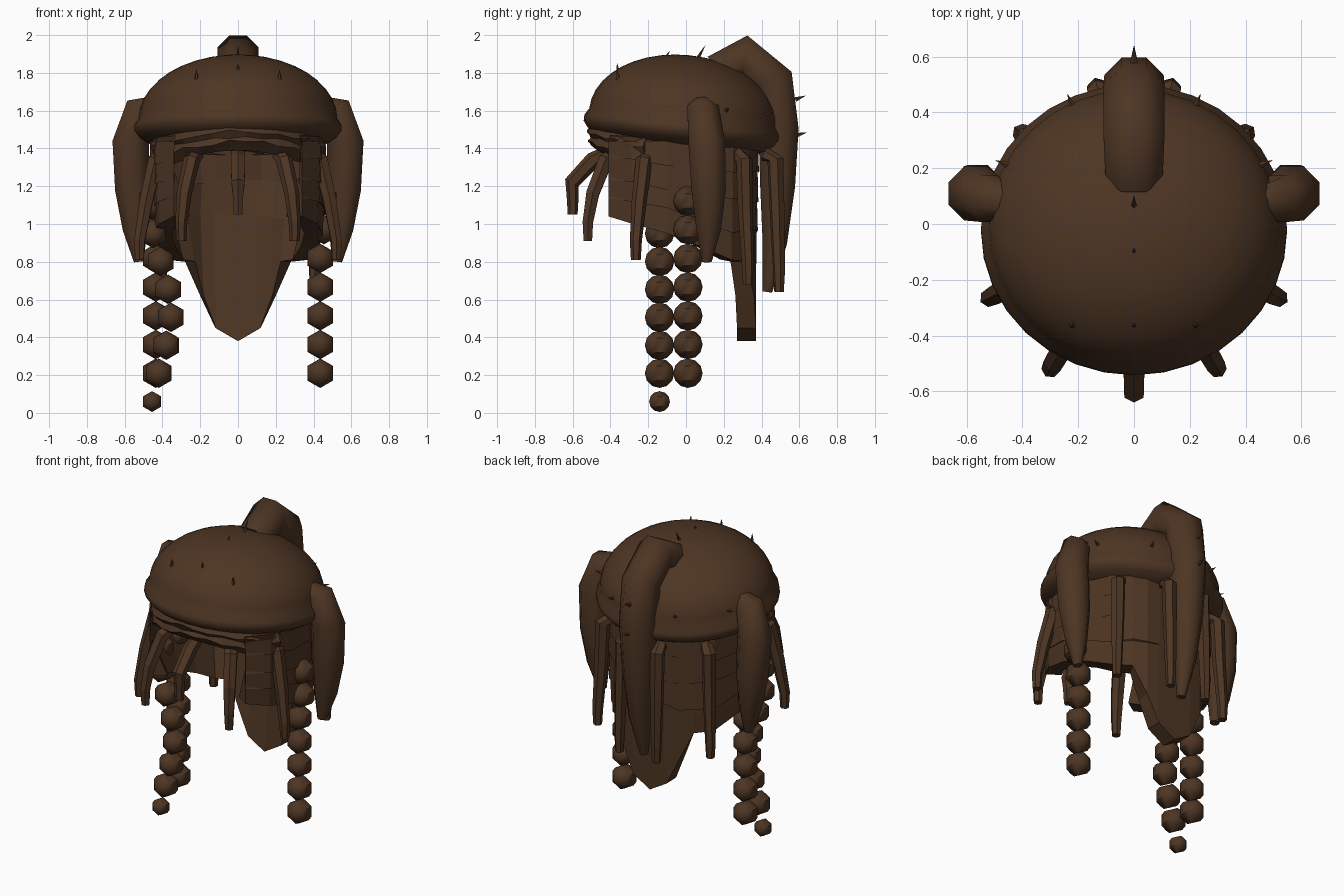
import bpy, bmesh, math, random
from mathutils import Vector, Matrix

if "Cube" in bpy.data.objects:
    bpy.data.objects.remove(bpy.data.objects["Cube"])

random.seed(4)
brown = bpy.data.materials.new("dark_brown_hair")
brown.diffuse_color = (0.075, 0.036, 0.017, 1)
brown.use_nodes = True
brown.node_tree.nodes["Principled BSDF"].inputs["Base Color"].default_value = brown.diffuse_color


def make(name, bm, smooth=None, recalc=True):
    if recalc:
        bmesh.ops.recalc_face_normals(bm, faces=bm.faces)
    me = bpy.data.meshes.new(name)
    bm.to_mesh(me)
    bm.free()
    me.materials.append(brown)
    ob = bpy.data.objects.new(name, me)
    bpy.context.collection.objects.link(ob)
    if smooth:
        bpy.ops.object.select_all(action='DESELECT')
        ob.select_set(True)
        bpy.context.view_layer.objects.active = ob
        bpy.ops.object.shade_smooth_by_angle(angle=math.radians(smooth))
    return ob


def sweep(name, path, side, n=8, smooth=None):
    """Tapered tube through (x, y, z, radius) points lying about a vertical plane."""
    bm = bmesh.new()
    pts = [Vector(p[:3]) for p in path]
    side = Vector(side).normalized()
    rings = []
    for i, p in enumerate(pts):
        t = (pts[min(i + 1, len(pts) - 1)] - pts[max(i - 1, 0)]).normalized()
        up = t.cross(side).normalized()
        r = path[i][3]
        rings.append([bm.verts.new(p + r * (math.cos(a) * side + math.sin(a) * up))
                      for a in [2 * math.pi * (k + .5) / n for k in range(n)]])
    for a, b in zip(rings, rings[1:]):
        for k in range(n):
            bm.faces.new((a[k], a[(k + 1) % n], b[(k + 1) % n], b[k]))
    bm.faces.new(rings[0])
    bm.faces.new(rings[-1])
    return make(name, bm, smooth)


def sheet(name, rows, thickness):
    """Open grid of points, thickened inwards."""
    bm = bmesh.new()
    vs = [[bm.verts.new(p) for p in r] for r in rows]
    for a, b in zip(vs, vs[1:]):
        for k in range(len(a) - 1):
            bm.faces.new((a[k], b[k], b[k + 1], a[k + 1]))
    # make the faces point away from the head's axis
    bm.normal_update()
    if sum(f.normal.dot(Vector((*f.calc_center_median().xy, 0))) for f in bm.faces) < 0:
        bmesh.ops.reverse_faces(bm, faces=bm.faces)
    ob = make(name, bm, recalc=False)
    m = ob.modifiers.new("thickness", 'SOLIDIFY')
    m.thickness, m.offset = thickness, -1


# Rounded cap of hair: tall above, shallow and fuller below, tilted back, open underneath
bm = bmesh.new()
bmesh.ops.create_uvsphere(bm, u_segments=32, v_segments=20, radius=1)
for v in bm.verts:
    if v.co.z < 0:
        k = 1 + .12 * math.sin(math.pi * -v.co.z)
        v.co = (v.co.x * k, v.co.y * k, v.co.z * .22)
    else:
        v.co.z *= .335
low = [f for f in bm.faces if f.calc_center_median().z < 0 and f.calc_center_median().xy.length < .8]
bmesh.ops.delete(bm, geom=low, context='FACES')
bmesh.ops.transform(bm, verts=bm.verts, matrix=Matrix.Translation((0, -.015, 1.56))
                    @ Matrix.Rotation(math.radians(-6), 4, 'X') @ Matrix.Diagonal((.525, .5, 1, 1)))
make("hair_cap", bm, 60)

# Layered hair under the cap, falling to a point at the back: (x, y, bottom z)
half = [(0, .37, .38), (.12, .37, .45), (.2, .36, .62), (.28, .32, .8), (.37, .24, .81),
        (.43, .08, .88), (.45, -.1, .95), (.42, -.28, 1.0), (.34, -.41, 1.04)]
outline = [(-x, y, z) for x, y, z in reversed(half[1:])] + half
rows = []
layers = 4
for i in range(layers):
    for edge in (0, 1):
        t = (i + edge) / layers
        s = 1.03 - .03 * t + (.02 if edge and i < layers - 1 else 0)
        row = []
        for x, y, z in outline:
            top = 1.44
            zz = top + (max(z, .8) - top) * t
            if t == 1:
                zz = z
            elif t > 0:
                zz += random.uniform(-.015, .015) + (.02 if not edge else 0)
            sk = min(s, 1.0) if y < -.4 else s
            row.append((x * sk, y * sk, zz))
        rows.append(row)
sheet("back_hair", rows, .10)

# Fringe band over the open face
angles = [math.radians(a) for a in range(-65, 66, 10)]
rows = []
for t, r in ((0, .48), (.3, .515), (.5, .495), (.7, .51), (1, .46)):
    row = []
    for a in angles:
        drop = math.sin(a) ** 2
        top, bottom = 1.54 - .1 * drop, 1.39 - .13 * drop
        j = random.uniform(-.012, .012) if 0 < t < 1 else 0
        row.append((r * math.sin(a), -.01 - r * math.cos(a), top + (bottom - top) * t + j))
    rows.append(row)
sheet("fringe_band", rows, .05)

# Thin locks around the rim: (angle from front, tip z, bulge radius, tip radius)
for deg, tip, bulge, end in ((0, 1.05, .605, .60), (30, .91, .57, .60), (63, .81, .545, .585),
                             (129, .68, .50, .52), (165, .64, .50, .51)):
    for sgn in ((1,) if deg == 0 else (1, -1)):
        a = math.radians(deg) * sgn
        d = Vector((math.sin(a), -math.cos(a), 0))
        path = [(*(d * r).xy, z, w) for r, z, w in (
            (.43, 1.37, .038), (.49, 1.34, .044), (bulge, 1.33 - .4 * (1.33 - tip), .04),
            (end, tip + .1, .032), (end, tip, .026))]
        sweep("thin_lock", path, (math.cos(a), math.sin(a), 0), 6)

# Thick side locks
for s in (1, -1):
    sweep("side_thick_lock", [(s * x, y, z, r) for x, y, z, r in (
        (.45, .08, 1.62, .06), (.515, .09, 1.61, .09), (.568, .11, 1.43, .105), (.56, .12, 1.18, .098),
        (.545, .12, .97, .07), (.525, .11, .80, .028))], (0, 1, 0), 8, 60)

# Thick lock rising from the crown and hanging behind
sweep("crown_thick_lock", [(0, .17, 1.80, .11), (0, .31, 1.89, .118), (0, .46, 1.76, .118),
                           (0, .49, 1.5, .115), (0, .485, 1.2, .10), (0, .47, .9, .07),
                           (0, .43, .64, .028)], (1, 0, 0), 8, 60)


# Beaded strands: hexagonal from the front, round from the side
def bead(x, y, z, r=.078):
    bm = bmesh.new()
    bmesh.ops.create_uvsphere(bm, u_segments=6, v_segments=6, radius=r)
    bmesh.ops.transform(bm, verts=bm.verts, matrix=Matrix.Translation((x, y, z))
                        @ Matrix.Rotation(math.pi / 2, 4, 'X') @ Matrix.Rotation(math.pi / 6, 4, 'Z'))
    # the sphere's own vertices start off-axis, so turn until one points straight up
    best = max(v.co.z for v in bm.verts) - z
    if best < r * .95:
        bmesh.ops.rotate(bm, verts=bm.verts, cent=(x, y, z),
                         matrix=Matrix.Rotation(math.pi / 6, 3, 'Y'))
    make("bead", bm, 50)


for i in range(7):
    for s in (1, -1):
        bead(s * (.435 + (.02 if i > 4 else 0)), .01, .21 + .152 * i)
for i, x in enumerate((-.42, -.38, -.355, -.37, -.41, -.45, -.45)):
    bead(x, -.14, .21 + .148 * i)
bead(-.455, -.14, .06, .055)

# Tiny stray tufts: base point and direction
tufts = [((0, -.36, 1.80), (0, -.1, 1)), ((0, -.11, 1.87), (0, .5, 1)), ((0, .06, 1.87), (0, .55, 1)),
         ((0, .585, 1.66), (0, 1, .4)), ((0, .59, 1.47), (0, 1, .3))]
for s in (1, -1):
    tufts += [((s * .22, -.36, 1.765), (0, -.1, 1)), ((s * .45, .21, 1.6), (s, .4, .3)),
              ((s * .22, .42, 1.58), (s * .4, 1, .3))]
for base, d in tufts:
    bm = bmesh.new()
    long = .1 if base[1] == .06 else .06
    bmesh.ops.create_cone(bm, segments=5, radius1=.014, radius2=0, depth=long, cap_ends=True)
    d = Vector(d).normalized()
    bmesh.ops.transform(bm, verts=bm.verts, matrix=Matrix.Translation(Vector(base) + d * long * .4)
                        @ d.to_track_quat('Z', 'Y').to_matrix().to_4x4())
    make("stray_tuft", bm)
